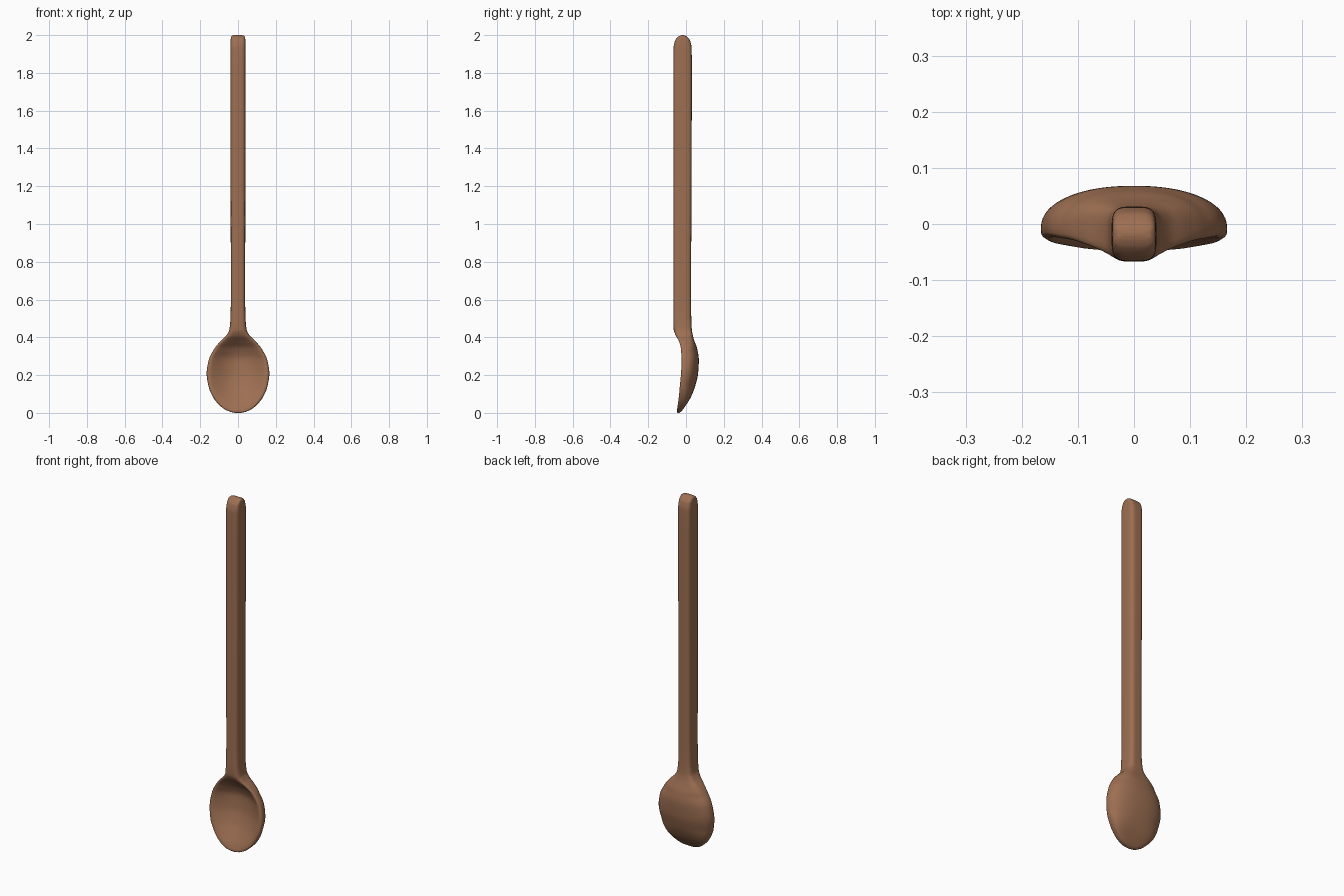
import bpy, bmesh, math

if "Cube" in bpy.data.objects:
    bpy.data.objects.remove(bpy.data.objects["Cube"])

# Stations up the spoon: height, half width, front y, back y, bowl hollow depth
STATIONS = [
    (0.000, 0.014, -0.045, -0.036, 0.000),
    (0.007, 0.045, -0.049, -0.026, 0.000),
    (0.030, 0.086, -0.049, -0.008, 0.007),
    (0.080, 0.130, -0.045, 0.024, 0.028),
    (0.140, 0.156, -0.039, 0.048, 0.050),
    (0.210, 0.166, -0.033, 0.064, 0.062),
    (0.280, 0.155, -0.030, 0.068, 0.063),
    (0.340, 0.125, -0.034, 0.059, 0.046),
    (0.380, 0.092, -0.046, 0.045, 0.022),
    (0.410, 0.062, -0.058, 0.036, 0.005),
    (0.440, 0.046, -0.065, 0.031, 0.000),
    (0.500, 0.040, -0.067, 0.028, 0.000),
    (0.600, 0.038, -0.067, 0.027, 0.000),
    (1.200, 0.039, -0.067, 0.029, 0.000),
    (1.800, 0.040, -0.067, 0.031, 0.000),
    (1.930, 0.040, -0.066, 0.030, 0.000),
    (1.970, 0.039, -0.058, 0.022, 0.000),
    (1.990, 0.037, -0.043, 0.007, 0.000),
    (1.998, 0.030, -0.029, -0.007, 0.000),
    (2.000, 0.018, -0.021, -0.015, 0.000),
]
SEGMENTS = 64
STEPS = 5


def hermite(i, t):
    """Smooth interpolation of station values, with height as the parameter."""
    a, b = STATIONS[i], STATIONS[i + 1]
    h = b[0] - a[0]

    def slope(j, k):
        def d(m):
            p, q = STATIONS[m], STATIONS[m + 1]
            return (q[k] - p[k]) / (q[0] - p[0])
        if j == 0:
            return d(0)
        if j == len(STATIONS) - 1:
            return d(j - 1)
        u, v = d(j - 1), d(j)
        return 0 if u * v <= 0 else 2 * u * v / (u + v)

    out = [a[0] + h * t]
    for k in range(1, 5):
        out.append((2*t**3 - 3*t*t + 1) * a[k] + (t**3 - 2*t*t + t) * h * slope(i, k)
                   + (3*t*t - 2*t**3) * b[k] + (t**3 - t*t) * h * slope(i + 1, k))
    return out


def add_ring(bm, z, w, front, back, dip):
    """Rounded-box section that turns into a hollowed dish as dip grows."""
    bowl = min(1, dip / 0.05)
    mid = front + (back - front) * (0.5 - 0.25 * bowl)
    ring = []
    for s in range(SEGMENTS):
        a = 2 * math.pi * s / SEGMENTS
        c = math.cos(a)
        rear = math.sin(a) >= 0
        n = 4 - 1.7 * bowl if rear else 4
        bulge = max(0, 1 - abs(c) ** n) ** (1 / n)
        y = mid + ((back if rear else front) - mid) * bulge
        if not rear:
            y += dip * max(0, 1 - (c / 0.92) ** 2) ** 1.2
        ring.append(bm.verts.new((w * c, y, z)))
    return ring


# Spoon: bowl and handle lofted as one carved piece
bm = bmesh.new()
params = [hermite(i, k / STEPS) for i in range(len(STATIONS) - 1) for k in range(STEPS)]
params.append(STATIONS[-1])
rings = [add_ring(bm, *p) for p in params]
for lo, hi in zip(rings, rings[1:]):
    for s in range(SEGMENTS):
        t = (s + 1) % SEGMENTS
        bm.faces.new((lo[s], lo[t], hi[t], hi[s]))
bm.faces.new(rings[0][::-1])
bm.faces.new(rings[-1])
bmesh.ops.recalc_face_normals(bm, faces=bm.faces[:])
for f in bm.faces:
    f.smooth = True

mesh = bpy.data.meshes.new("wooden_spoon")
bm.to_mesh(mesh)
bm.free()
spoon = bpy.data.objects.new("wooden_spoon", mesh)
bpy.context.collection.objects.link(spoon)

# Brown wood
wood = bpy.data.materials.new("wood")
wood.diffuse_color = (0.34, 0.16, 0.085, 1)
wood.use_nodes = True
wood.node_tree.nodes["Principled BSDF"].inputs["Base Color"].default_value = wood.diffuse_color
mesh.materials.append(wood)
